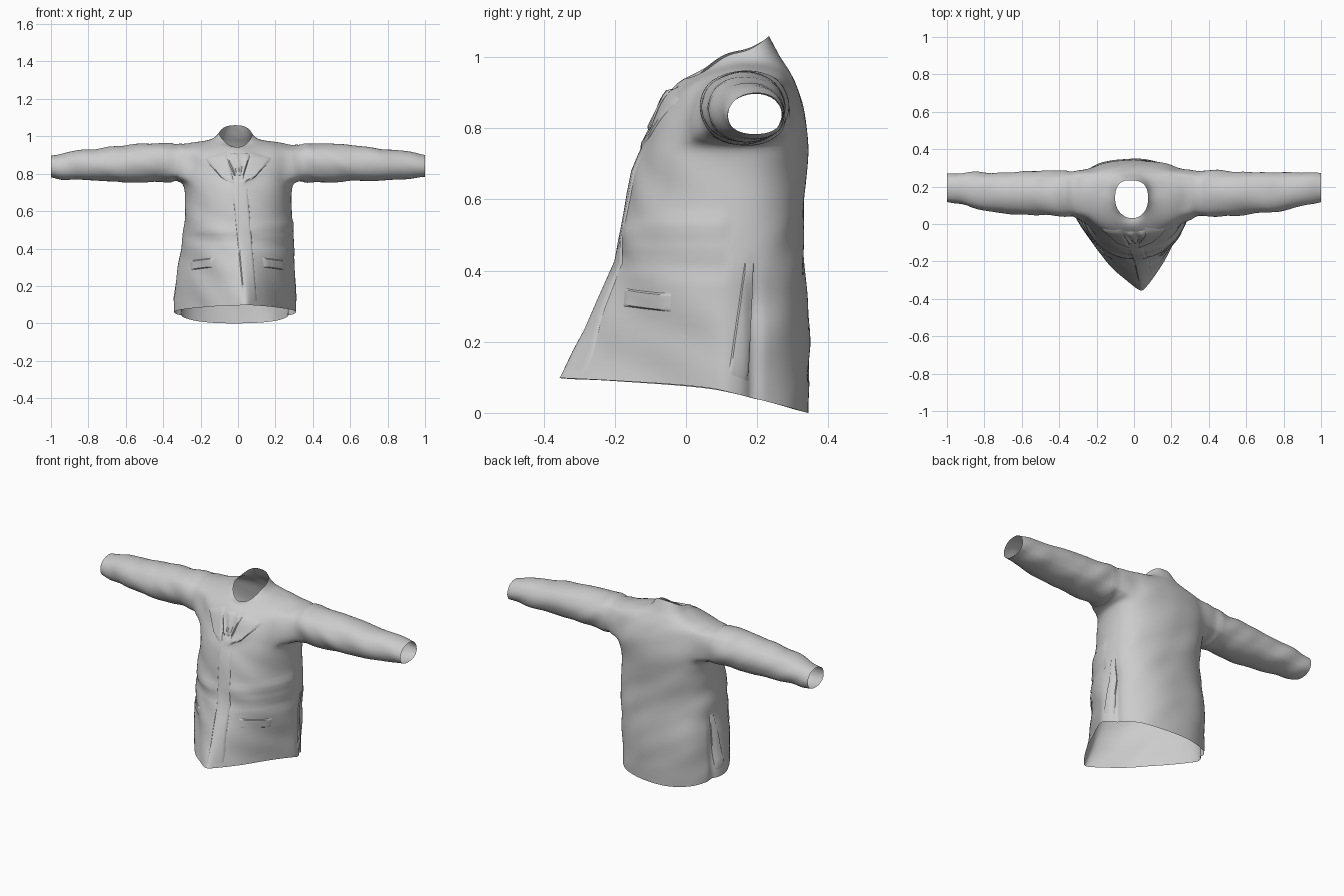
import bpy, bmesh, math
from mathutils import Vector, noise
from mathutils.bvhtree import BVHTree

if "Cube" in bpy.data.objects:
    bpy.data.objects.remove(bpy.data.objects["Cube"])

N = 32  # columns around the body

# Body rings: z front/side/back, y front/back, half width, x centre, y centre, front pointedness
RINGS = [
    (.10, .06, .003, -.36, .34, .328, -.018, .12, 1.5),
    (.20, .18, .15, -.299, .352, .325, -.015, .12, 1.4),
    (.30, .30, .30, -.249, .345, .317, -.012, .12, 1.25),
    (.40, .40, .40, -.209, .334, .303, 0, .12, 1.1),
    (.50, .50, .50, -.18, .331, .299, .005, .12, 1),
    (.58, .58, .58, -.169, .331, .286, 0, .12, 1),
    (.66, .66, .66, -.153, .337, .284, 0, .13, 1),
    (.72, .72, .73, -.136, .347, .29, 0, .14, 1),
    (.76, .76, .80, -.12, .347, .302, 0, .15, 1),
    (.80, .83, .85, -.102, .337, .312, 0, .16, 1),
    (.845, .89, .89, -.082, .322, .312, 0, .17, 1),
    (.885, .95, .925, -.06, .306, .295, 0, .17, 1),
    (.912, .968, .95, -.037, .291, .24, 0, .165, 1),
    (.93, .978, .975, -.017, .276, .17, -.005, .155, 1),
    (.942, .988, .995, .003, .262, .115, -.01, .14, 1),
    (.94, 1.015, 1.06, .03, .235, .09, -.01, .135, 1),
]
# Sleeve rings: x, y centre, z centre, y radius, z radius
SLEEVE = [
    (.355, .167, .860, .125, .112),
    (.42, .165, .858, .124, .108),
    (.52, .163, .855, .123, .104),
    (.65, .163, .854, .119, .099),
    (.80, .176, .848, .103, .086),
    (.93, .191, .839, .086, .073),
    (1.0, .193, .839, .077, .062),
]
ARM_J, ARM_I = (8, 11), (-3, 4)  # armhole patch: rows and columns


def ring_point(r, i):
    zf, zs, zb, yf, yb, w, cx, yc, q = r
    t = 2 * math.pi * i / N
    c, s = math.cos(t), math.sin(t)
    e = .8 if s > 0 else q
    if s < 0 and c > 0:
        e += .5 * (q - 1)                           # flatter left front at the hem
    a = abs(s) ** e
    x = cx + math.copysign(w * abs(c) ** e, c)
    if s < 0:
        x += .12 * (q - 1) * a                      # front edge drifts aside at the hem
    else:
        x *= 1 - .2 * (q - 1) * min(1, a * 2.5)     # narrower tail behind the vents
    return (x, yc + ((yb if s > 0 else yf) - yc) * a,
            zs + ((zb if s > 0 else zf) - zs) * abs(s) ** (1.5 if q == 1 else .9))


# Jacket shell: body grid with armholes, sleeves grown from the armhole edges
bm = bmesh.new()
grid = [[bm.verts.new(ring_point(r, i)) for i in range(N)] for r in RINGS]
holes = {i % N for i in range(ARM_I[0], ARM_I[1])}
holes |= {(N // 2 - i - 1) % N for i in range(ARM_I[0], ARM_I[1])}
for j in range(len(RINGS) - 1):
    for i in range(N):
        if not (ARM_J[0] <= j < ARM_J[1] and i in holes):
            k = (i + 1) % N
            bm.faces.new((grid[j][i], grid[j][k], grid[j + 1][k], grid[j + 1][i]))
j0, j1 = ARM_J
i0, i1 = ARM_I
path = ([(j0, i) for i in range(i0, i1)] + [(j, i1) for j in range(j0, j1)]
        + [(j1, i) for i in range(i1, i0, -1)] + [(j, i0) for j in range(j1, j0, -1)])
for side in (1, -1):
    loop = [grid[j][(i if side > 0 else N // 2 - i) % N] for j, i in path]
    angles = [math.atan2((v.co.z - .855) / .11, (v.co.y - .165) / .125) for v in loop]
    for x, yc, zc, ry, rz in SLEEVE:
        new = [bm.verts.new((side * x, yc + ry * math.cos(a), zc + rz * math.sin(a)))
               for a in angles]
        for k in range(len(loop)):
            m = (k + 1) % len(loop)
            bm.faces.new((loop[k], loop[m], new[m], new[k]))
        loop = new
bmesh.ops.recalc_face_normals(bm, faces=bm.faces)
base = bpy.data.meshes.new("jacket_shell")
bm.to_mesh(base)
bm.free()
jacket = bpy.data.objects.new("jacket_shell", base)
bpy.context.collection.objects.link(jacket)
jacket.modifiers.new("smooth", 'SUBSURF').levels = 2

# Freeze the smooth surface, then press cloth folds into it
dg = bpy.context.evaluated_depsgraph_get()
shell = bpy.data.meshes.new_from_object(jacket.evaluated_get(dg))
jacket.modifiers.clear()
jacket.data = shell
normals = [v.normal.copy() for v in shell.vertices]


def bump(v, centre, width):
    return math.exp(-((v - centre) / width) ** 2)


for v, n in zip(shell.vertices, normals):
    x, y, z = v.co
    arm = min(1, max(0, (abs(x) - .33) / .06))
    # slanted sleeve folds blend into body folds
    sleeve = .011 * noise.noise(Vector((x * 10 + z * 7, y * 6, z * 7)))
    body = .009 * noise.noise(Vector((x * 5, y * 5, z * 9 + x * 5)))
    if y < .12:                         # waist creases
        body += .006 * bump(z, .5 + .1 * x, .025) - .008 * bump(z, .44 - .1 * x, .02)
        body += .007 * bump(z, .755 + .5 * abs(x - .02), .018) * bump(x, .05, .06)
    if z < .45 and x * x > .04:         # side vent grooves
        body -= .014 * bump(y, .19, .018) * min(1, (.45 - z) * 6)
    seam = .007 * bump(abs(x), .335, .014) if z > .74 else 0   # shoulder seams
    v.co += n * (sleeve * arm + body * (1 - arm) - seam)
low = min(v.co.z for v in shell.vertices)
for v in shell.vertices:
    v.co.z -= low * max(0, 1 - v.co.z / .3)

tree = BVHTree.FromPolygons([v.co.copy() for v in shell.vertices],
                            [tuple(p.vertices) for p in shell.polygons])


def smooth(ob):
    bpy.ops.object.select_all(action='DESELECT')
    ob.select_set(True)
    bpy.context.view_layer.objects.active = ob
    bpy.ops.object.shade_smooth_by_angle(angle=math.radians(45))


def panel(name, corners, lift=.005, side=0, ripple=0):
    """Cloth panel over the shell: four corners as (x, z), or (y, z) from a side."""
    ts = [0, .08] + [.08 + .84 * k / 8 for k in range(1, 9)] + [1]
    a, b, c, d = [Vector(p) for p in corners]
    last = len(ts) - 1
    pb = bmesh.new()
    rows = []
    for jv, v in enumerate(ts):
        row = []
        for iu, u in enumerate(ts):
            p = a.lerp(b, u).lerp(d.lerp(c, u), v)
            start = Vector((side * 2, p.x, p.y)) if side else Vector((p.x, -2, p.y))
            way = Vector((-side, 0, 0)) if side else Vector((0, 1, 0))
            hit, nor, _, _ = tree.ray_cast(start, way)
            if hit is None:
                hit, nor, _, _ = tree.find_nearest(start + way * 1.8)
            if nor.dot(way) > 0:
                nor = -nor
            edge = iu in (0, last) or jv in (0, last)
            h = .0005 if edge else lift + ripple * math.sin(u * 14 + v * 3)
            row.append(pb.verts.new(hit + nor * h))
        rows.append(row)
    for r, s in zip(rows, rows[1:]):
        for k in range(last):
            pb.faces.new((r[k], r[k + 1], s[k + 1], s[k]))
    bmesh.ops.recalc_face_normals(pb, faces=pb.faces)
    me = bpy.data.meshes.new(name)
    pb.to_mesh(me)
    pb.free()
    ob = bpy.data.objects.new(name, me)
    bpy.context.collection.objects.link(ob)
    smooth(ob)


smooth(jacket)

# Scarf gathers in the neckline, front overlap
panel("neck_gathers", [(-.02, .79), (.03, .79), (.075, .91), (-.075, .91)], .006, ripple=.005)
panel("front_overlap", [(.03, .12), (.10, .12), (.05, .72), (-.03, .73)], .006)

# Lapels, pocket flaps and side vents on both sides
for s, tag in ((-1, "right"), (1, "left")):
    panel("lapel_" + tag, [(s * .02, .74), (s * .09, .78), (s * .18, .88), (s * .06, .92)], .006)
    panel("pocket_flap_" + tag, [(s * .14, .30), (s * .25, .285), (s * .255, .335), (s * .13, .35)], .005)
    panel("vent_flap_" + tag, [(.12, .11), (.175, .09), (.19, .42), (.165, .42)], .006, side=s)
